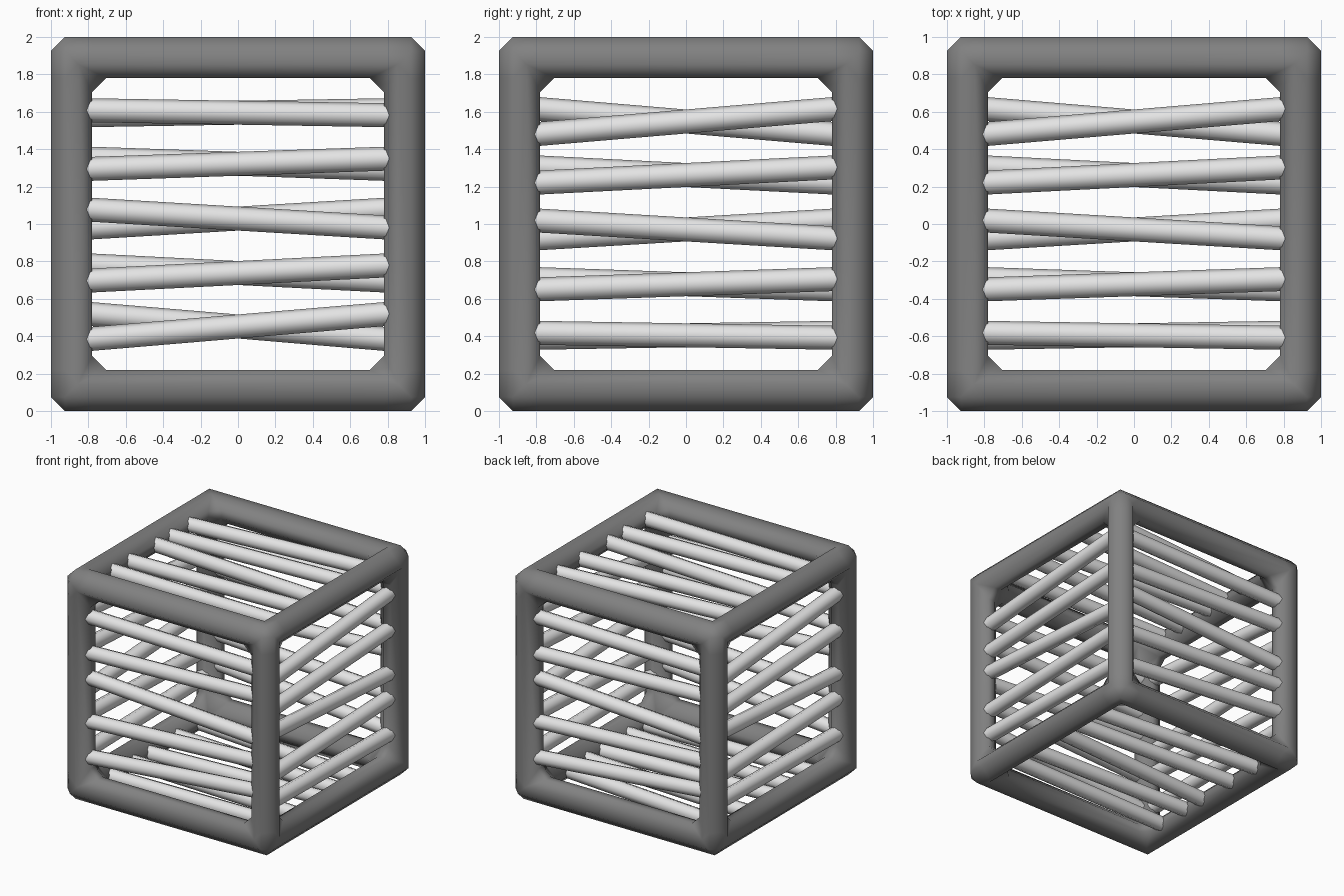
import bpy, bmesh, math
from itertools import product
from mathutils import Matrix, Vector

if "Cube" in bpy.data.objects:
    bpy.data.objects.remove(bpy.data.objects["Cube"])


def material(name, v):
    m = bpy.data.materials.new(name)
    m.diffuse_color = (v, v, v, 1)
    m.use_nodes = True
    m.node_tree.nodes["Principled BSDF"].inputs["Base Color"].default_value = m.diffuse_color
    return m


dark = material("dark_grey", 0.22)
light = material("light_grey", 0.78)


def finish(bm, name, mat, angle=None):
    bmesh.ops.recalc_face_normals(bm, faces=bm.faces)
    me = bpy.data.meshes.new(name)
    bm.to_mesh(me)
    bm.free()
    ob = bpy.data.objects.new(name, me)
    bpy.context.collection.objects.link(ob)
    me.materials.append(mat)
    for p in me.polygons:
        p.use_smooth = True
    return ob


# Open box frame: outer skin of the 3x3x3 cells lying on the cube's edges
C = [-1.0, -0.78, 0.78, 1.0]
solid = {c for c in product(range(3), repeat=3) if sum(i != 1 for i in c) >= 2}
bm = bmesh.new()
grid = {}


def corner(i):
    if i not in grid:
        grid[i] = bm.verts.new([C[k] for k in i])
    return grid[i]


for cell in solid:
    for axis, side in product(range(3), (0, 1)):
        near = list(cell)
        near[axis] += 2 * side - 1
        if tuple(near) in solid:
            continue
        u, v = (axis + 1) % 3, (axis + 2) % 3
        loop = []
        for a, b in ((0, 0), (1, 0), (1, 1), (0, 1)):
            i = list(cell)
            i[axis] += side
            i[u] += a
            i[v] += b
            loop.append(corner(tuple(i)))
        bm.faces.new(loop if side else loop[::-1])
# Chamfer all real edges, inside and outside
bm.normal_update()
sharp = [e for e in bm.edges if e.calc_face_angle(0) > 0.5]
bmesh.ops.bevel(bm, geom=sharp, offset=0.075, offset_type='OFFSET',
                segments=1, profile=0.5, affect='EDGES', clamp_overlap=True)
frame = finish(bm, "frame", dark)
frame.location.z = 1

# Five crooked slats per side: (height from centre, rise at the opening edge)
slats = [(0.595, -0.013), (0.322, 0.027), (0.029, -0.047),
         (-0.262, 0.040), (-0.548, 0.066)]


def panel(name, rot):
    for n, (h, rise) in enumerate(slats):
        bm = bmesh.new()
        bmesh.ops.create_cone(bm, cap_ends=True, segments=8, radius1=0.064,
                              radius2=0.064, depth=1.76)
        m = (rot @ Matrix.Translation((0, -0.89, h))
             @ Matrix.Rotation(-math.atan2(rise, 0.78), 4, 'Y')
             @ Matrix.Rotation(math.pi / 2, 4, 'Y'))
        bm.transform(Matrix.Translation((0, 0, 1)) @ m)
        ob = finish(bm, f"{name}_slat_{n + 1}", light)
        for p in ob.data.polygons:
            p.use_smooth = len(p.vertices) == 4


def basis(right, out, up):
    # Map panel x, -y, z to the given directions
    return Matrix((Vector(right), -Vector(out), Vector(up))).transposed().to_4x4()


half_turn = Matrix.Rotation(math.pi, 4, 'Z')
right = basis((0, -1, 0), (1, 0, 0), (0, 0, -1))
top = basis((-1, 0, 0), (0, 0, 1), (0, -1, 0))
panel("front", Matrix.Identity(4))
panel("back", half_turn)
panel("right", right)
panel("left", half_turn @ right)
panel("top", top)
panel("bottom", Matrix.Rotation(math.pi, 4, 'Y') @ top)
